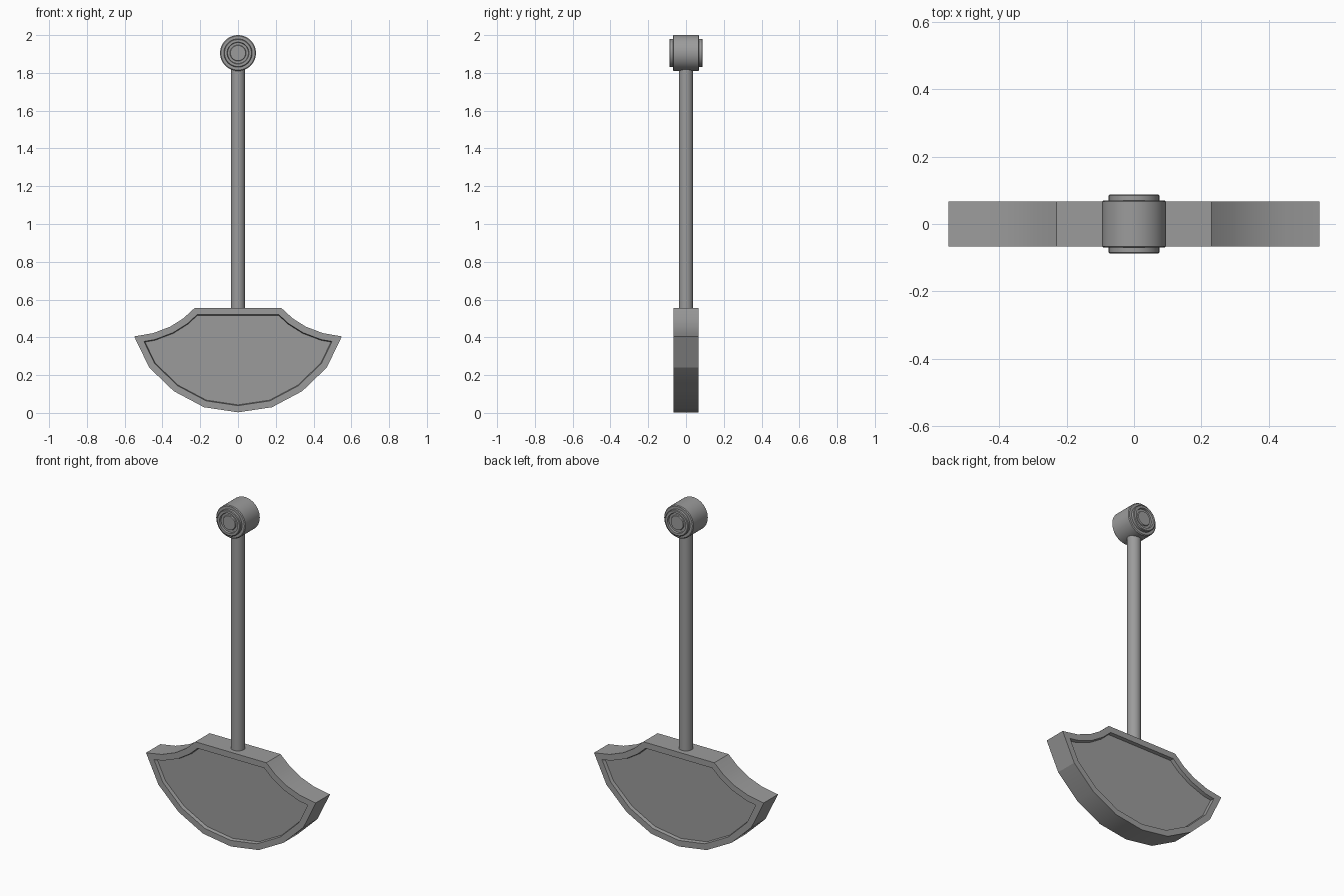
import bpy, bmesh, math
from mathutils import Vector

if "Cube" in bpy.data.objects:
    bpy.data.objects.remove(bpy.data.objects["Cube"], do_unlink=True)

GREY = (0.33, 0.33, 0.33, 1)
metal = bpy.data.materials.new("plain_grey")
metal.use_nodes = True
metal.diffuse_color = GREY
metal.node_tree.nodes["Principled BSDF"].inputs["Base Color"].default_value = GREY


def finish(bm, name, angle=30):
    bmesh.ops.recalc_face_normals(bm, faces=bm.faces)
    mesh = bpy.data.meshes.new(name)
    bm.to_mesh(mesh)
    bm.free()
    mesh.materials.append(metal)
    obj = bpy.data.objects.new(name, mesh)
    bpy.context.collection.objects.link(obj)
    bpy.ops.object.select_all(action='DESELECT')
    obj.select_set(True)
    bpy.context.view_layer.objects.active = obj
    bpy.ops.object.shade_smooth_by_angle(angle=math.radians(angle))
    return obj


def lathe(name, profile, axis, centre, steps=48):
    """Spin (radius, height) points around the y or z axis."""
    bm = bmesh.new()
    rings = []
    for i in range(steps):
        a = 2 * math.pi * i / steps
        ring = []
        for r, h in profile:
            u, v = r * math.cos(a), r * math.sin(a)
            p = Vector((u, h, v)) if axis == 'y' else Vector((u, v, h))
            ring.append(bm.verts.new(p + Vector(centre)))
        rings.append(ring)
    for i in range(steps):
        a, b = rings[i], rings[(i + 1) % steps]
        for j in range(len(profile) - 1):
            bm.faces.new((a[j], b[j], b[j + 1], a[j + 1]))
    for j in (0, -1):
        bm.faces.new([ring[j] for ring in rings])
    return finish(bm, name)


# Blade: mirrored outline, extruded, with a recessed panel on both sides
half = [(0.18, 0.03), (0.34, 0.115), (0.47, 0.24), (0.55, 0.405),
        (0.45, 0.422), (0.36, 0.456), (0.29, 0.5), (0.23, 0.555)]
outline = [(0, 0.003)] + half + [(-x, z) for x, z in reversed(half)]
T = 0.066
bm = bmesh.new()
front = bm.faces.new([bm.verts.new((x, -T, z)) for x, z in outline])
back = bmesh.ops.extrude_face_region(bm, geom=[front], use_keep_orig=True)
for v in [g for g in back["geom"] if isinstance(g, bmesh.types.BMVert)]:
    v.co.y = T
bmesh.ops.recalc_face_normals(bm, faces=bm.faces)
for side in (-1, 1):
    panel = max(bm.faces, key=lambda f: f.calc_center_median().y * side
                + (len(f.verts) > 4))
    bmesh.ops.inset_region(bm, faces=[panel], thickness=0.035, use_even_offset=True)
    bmesh.ops.inset_region(bm, faces=[panel], thickness=0.004, use_even_offset=True)
    for v in panel.verts:
        v.co.y -= side * 0.02
finish(bm, "axe_blade", 20)

# Handle
lathe("handle_rod", [(0.038, 0.54), (0.038, 1.84)], 'z', (0, 0, 0))

# Pivot hub at the top, with softened rims
lathe("pivot_hub", [(0.09, -0.07), (0.095, -0.066), (0.095, 0.066), (0.09, 0.07)],
      'y', (0, 0, 1.905))

# Stepped caps on both ends of the hub
cap = [(0.075, 0.06), (0.075, 0.085), (0.071, 0.088), (0.058, 0.088),
       (0.055, 0.078), (0.043, 0.078), (0.04, 0.084)]
for side, label in ((-1, "front"), (1, "back")):
    lathe(label + "_hub_cap", [(r, h * side) for r, h in cap], 'y', (0, 0, 1.905))
